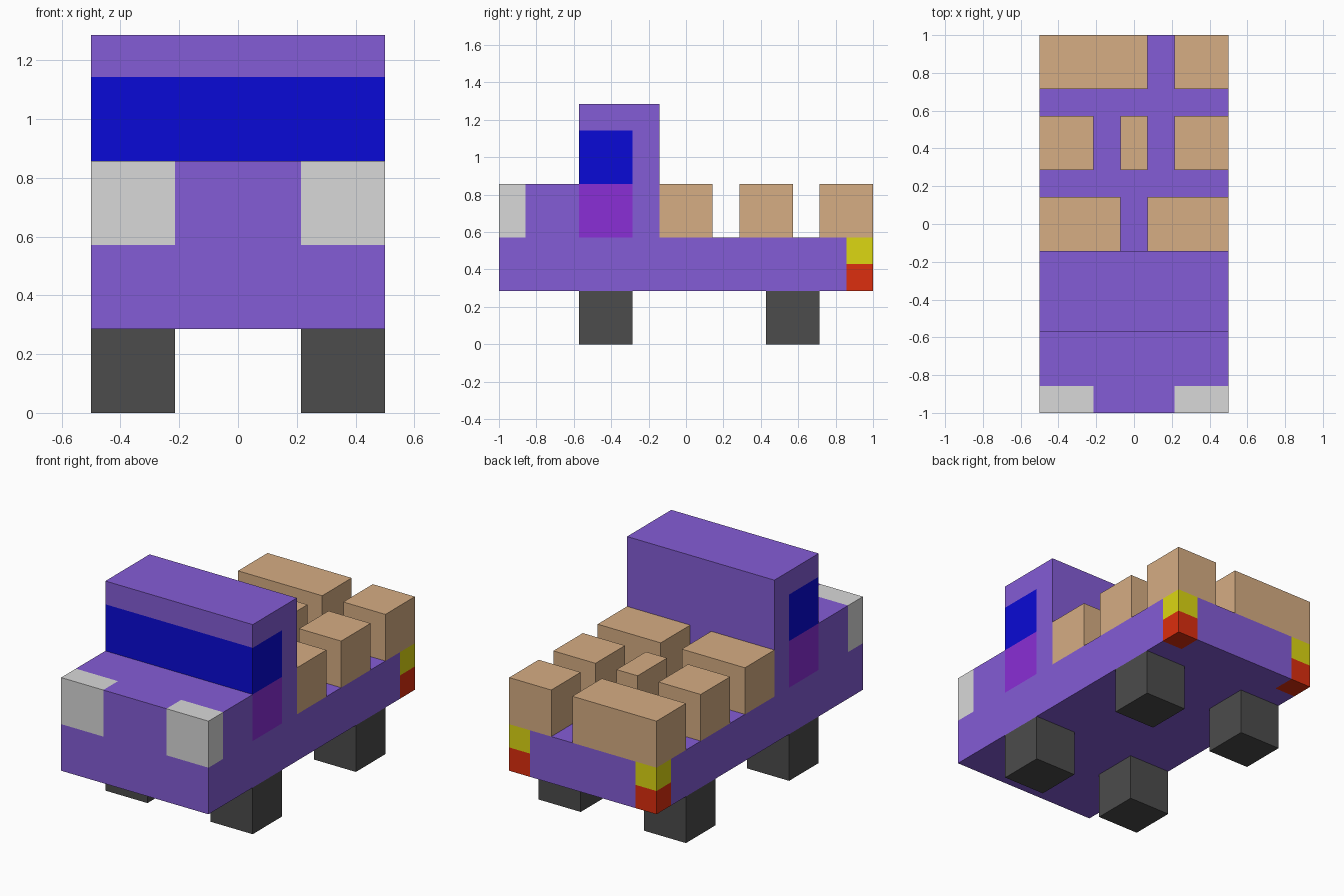
import bpy
import bmesh
from mathutils import Vector

cube = bpy.data.objects.get("Cube")
if cube:
    bpy.data.objects.remove(cube, do_unlink=True)

U = 1 / 7  # building-block unit; the truck is 14 units long


def linear(c):
    c /= 255
    return c / 12.92 if c <= 0.04045 else ((c + 0.055) / 1.055) ** 2.4


def material(name, *rgb):
    colour = (*[linear(c) for c in rgb], 1)
    mat = bpy.data.materials.new(name)
    mat.use_nodes = True
    mat.diffuse_color = colour
    bsdf = mat.node_tree.nodes["Principled BSDF"]
    bsdf.inputs["Base Color"].default_value = colour
    bsdf.inputs["Roughness"].default_value = 0.8
    return mat


purple = material("purple paint", 132, 92, 214)
blue = material("blue glass", 10, 10, 214)
magenta = material("magenta door", 138, 46, 214)
silver = material("light grey headlight", 216, 216, 216)
yellow = material("yellow signal", 220, 215, 18)
red = material("red tail light", 220, 46, 14)
tan = material("tan cardboard", 214, 173, 131)
dark = material("dark grey wheel", 76, 76, 76)


def finish(bm, name, mats):
    """Scale from units and make an object."""
    bmesh.ops.scale(bm, vec=(U, U, U), verts=bm.verts)
    bmesh.ops.recalc_face_normals(bm, faces=bm.faces)
    mesh = bpy.data.meshes.new(name)
    bm.to_mesh(mesh)
    bm.free()
    for m in mats:
        mesh.materials.append(m)
    obj = bpy.data.objects.new(name, mesh)
    bpy.context.collection.objects.link(obj)
    return obj


def box(name, x, y, z, mat):
    """Box from (min, max) ranges in units."""
    bm = bmesh.new()
    bmesh.ops.create_cube(bm, size=1)
    size = Vector([r[1] - r[0] for r in (x, y, z)])
    centre = Vector([(r[0] + r[1]) / 2 for r in (x, y, z)])
    bmesh.ops.scale(bm, vec=size, verts=bm.verts)
    bmesh.ops.translate(bm, vec=centre, verts=bm.verts)
    return finish(bm, name, [mat])


# Truck body: side profile (y, z) extruded across the width
profile = [(-7, 2), (7, 2), (7, 4), (-1, 4), (-1, 9), (-4, 9), (-4, 6), (-7, 6)]
bm = bmesh.new()
side = bm.faces.new([bm.verts.new((-3.5, y, z)) for y, z in profile])
ext = bmesh.ops.extrude_face_region(bm, geom=[side], use_keep_orig=True)
moved = [v for v in ext["geom"] if isinstance(v, bmesh.types.BMVert)]
bmesh.ops.translate(bm, vec=(7, 0, 0), verts=moved)

# Cut the faces along the borders of the painted areas
cuts = {0: (-2.5, -1.5, 1.5, 2.5), 1: (-6, -4, -2, 6), 2: (3, 4, 6, 8)}
for axis, places in cuts.items():
    normal = Vector([float(i == axis) for i in range(3)])
    for p in places:
        bmesh.ops.bisect_plane(bm, geom=bm.verts[:] + bm.edges[:] + bm.faces[:],
                               plane_co=normal * p, plane_no=normal, dist=1e-4)


def paint(c):
    """Material slot for a body face by its centre."""
    x, y, z = abs(c.x), c.y, c.z
    if y < -6 and z > 4 and x > 1.5:
        return 3  # headlights
    if y > 6 and x > 2.5:
        return 5 if z < 3 else 4  # tail lights below signals
    if 6.1 < z < 8 and y < -2:
        return 1  # windscreen and side windows
    if x > 3.4 and -4 < y < -2 and 4 < z < 6:
        return 2  # doors
    return 0


for f in bm.faces:
    f.material_index = paint(f.calc_center_median())
finish(bm, "truck_body", [purple, blue, magenta, silver, yellow, red])

# Wheels
for end, y in (("front", (-4, -2)), ("rear", (3, 5))):
    box(end + "_left_wheel", (1.5, 3.5), y, (0, 2), dark)
    box(end + "_right_wheel", (-3.5, -1.5), y, (0, 2), dark)

# Cargo boxes in three rows: y range, then x ranges
rows = [
    ((-1, 1), [(-3.5, -0.5), (0.5, 3.5)]),
    ((2, 4), [(-3.5, -1.5), (-0.5, 0.5), (1.5, 3.5)]),
    ((5, 7), [(-3.5, 0.5), (1.5, 3.5)]),
]
for r, (y, spans) in enumerate(rows, 1):
    for i, x in enumerate(spans, 1):
        box(f"cargo_box_row{r}_{i}", x, y, (4, 6), tan)
